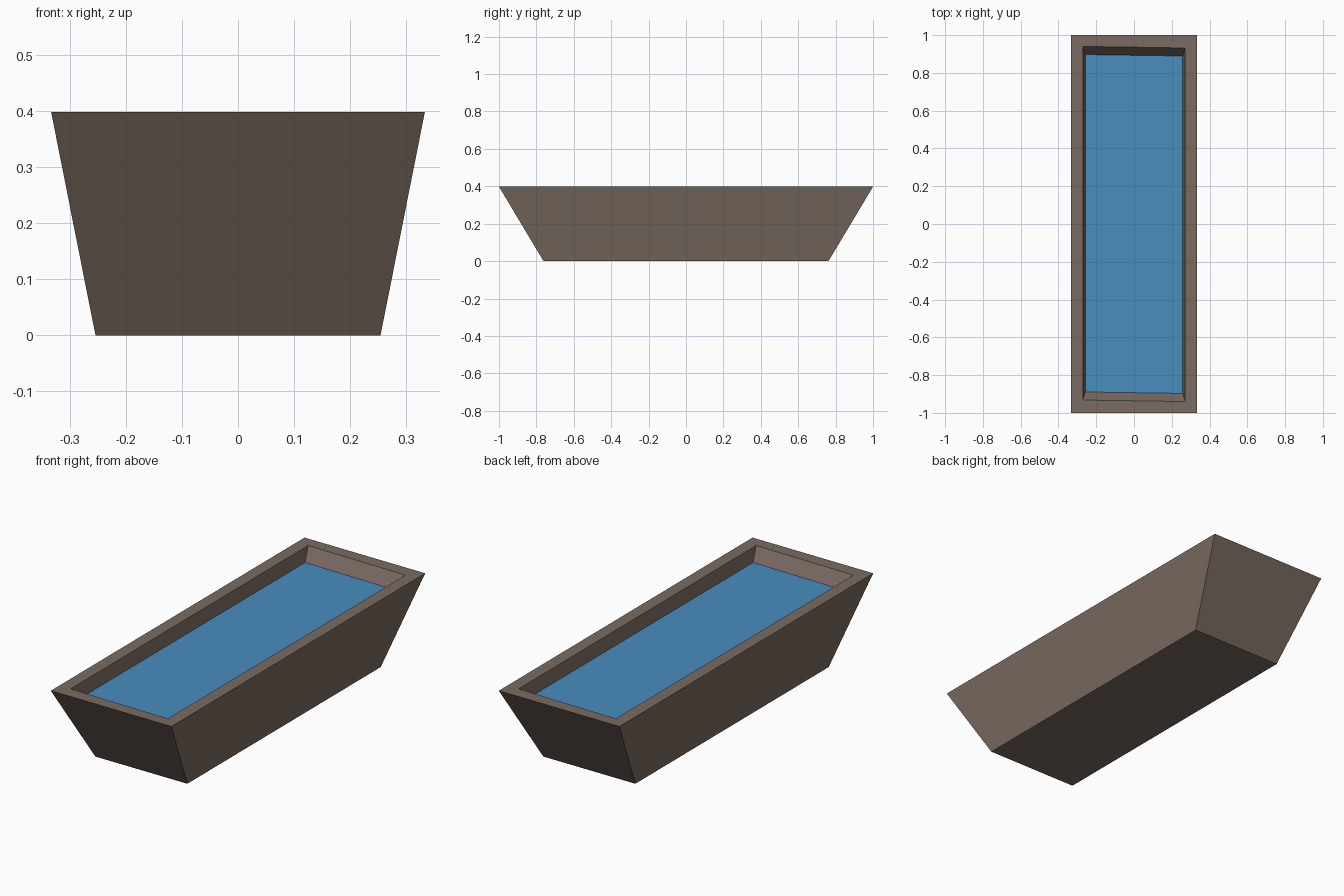
import bpy
import bmesh

cube = bpy.data.objects.get("Cube")
if cube:
    bpy.data.objects.remove(cube, do_unlink=True)

HEIGHT, WATER_Z, FLOOR_Z = 0.398, 0.333, 0.06
SKEW = -0.015  # the hollow sits slightly askew in the trough


def material(name, rgb):
    mat = bpy.data.materials.new(name)
    mat.use_nodes = True
    colour = (*rgb, 1.0)
    mat.diffuse_color = colour
    mat.node_tree.nodes["Principled BSDF"].inputs["Base Color"].default_value = colour
    return mat


def ring(bm, half_x, half_y, z, skew=0.0):
    """Four corners of a level rectangle, anticlockwise from above."""
    corners = [(-1, -1), (1, -1), (1, 1), (-1, 1)]
    return [bm.verts.new((sx * half_x, sy * half_y + skew * sx * half_x, z))
            for sx, sy in corners]


def hollow_ring(bm, z):
    """Rectangle of the tapering hollow at a given height."""
    depth = HEIGHT - z
    return ring(bm, 0.271 - 0.2 * depth, 0.936 - 0.66 * depth, z, SKEW)


def bridge(bm, lower, upper):
    for i in range(4):
        j = (i + 1) % 4
        bm.faces.new((lower[i], lower[j], upper[j], upper[i]))


def finish(bm, name, mat):
    mesh = bpy.data.meshes.new(name)
    bm.to_mesh(mesh)
    bm.free()
    mesh.materials.append(mat)
    obj = bpy.data.objects.new(name, mesh)
    bpy.context.collection.objects.link(obj)
    return obj


wood = material("brown wood", (0.195, 0.148, 0.120))
blue = material("water blue", (0.065, 0.268, 0.515))

# Trough: flared outer walls, flat rim, tapering hollow and floor
bm = bmesh.new()
base = ring(bm, 0.254, 0.762, 0.0)
outer_rim = ring(bm, 0.333, 1.0, HEIGHT)
inner_rim = hollow_ring(bm, HEIGHT)
floor = hollow_ring(bm, FLOOR_Z)
bm.faces.new(base[::-1])
for lower, upper in ((base, outer_rim), (outer_rim, inner_rim), (inner_rim, floor)):
    bridge(bm, lower, upper)
bm.faces.new(floor)
finish(bm, "trough", wood)

# Water surface filling the hollow below the rim
bm = bmesh.new()
bm.faces.new(hollow_ring(bm, WATER_Z))
finish(bm, "water", blue)
